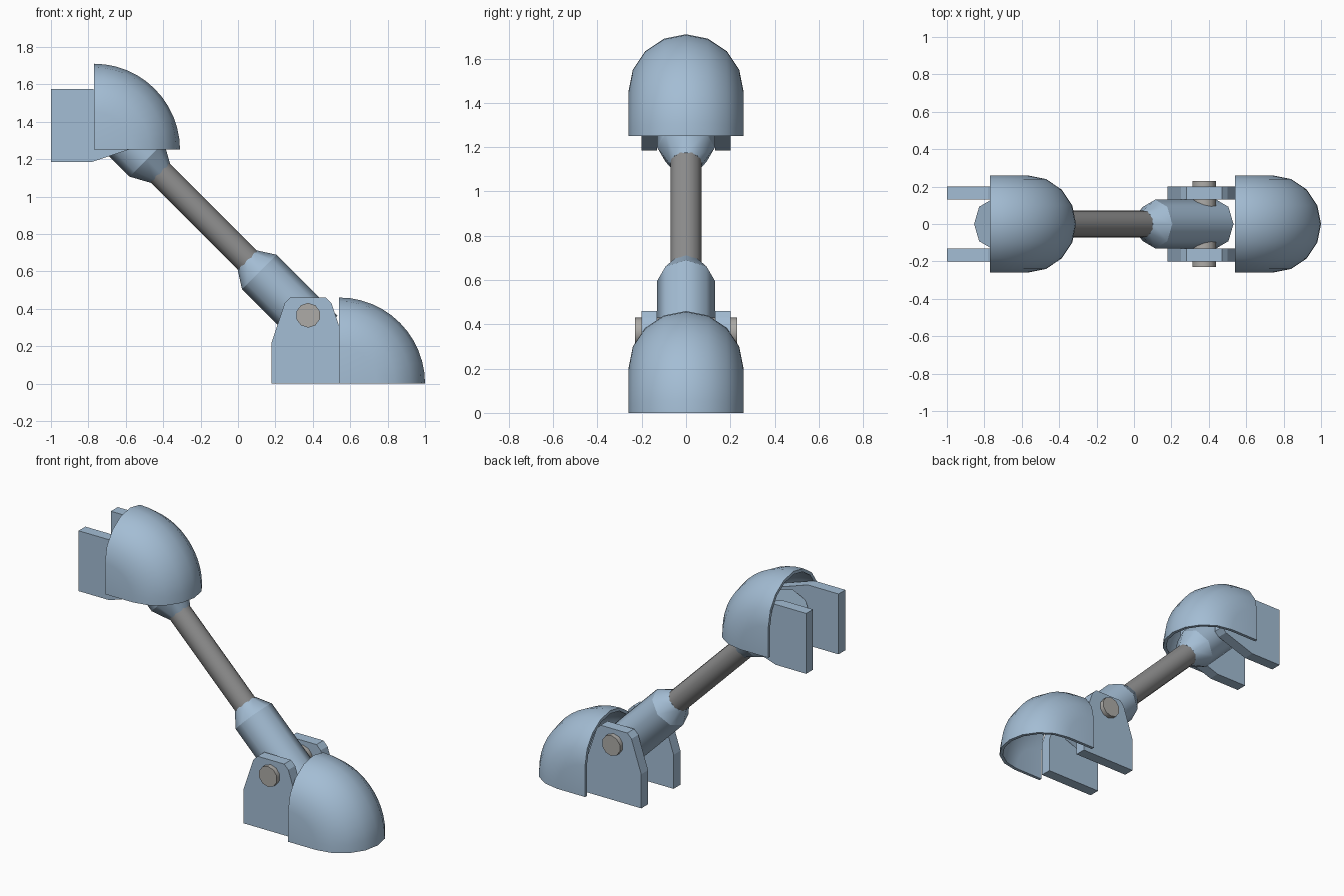
import bpy, bmesh, math
from mathutils import Vector

if "Cube" in bpy.data.objects:
    bpy.data.objects.remove(bpy.data.objects["Cube"])


def material(name, rgb):
    m = bpy.data.materials.new(name)
    m.diffuse_color = (*rgb, 1)
    m.use_nodes = True
    m.node_tree.nodes["Principled BSDF"].inputs["Base Color"].default_value = m.diffuse_color
    return m


BLUE = material("blue_paint", (0.37, 0.51, 0.66))
STEEL = material("dark_steel", (0.27, 0.27, 0.27))
PIN = material("light_steel", (0.42, 0.41, 0.39))


def finish(name, bm, mat):
    bmesh.ops.recalc_face_normals(bm, faces=bm.faces[:])
    me = bpy.data.meshes.new(name)
    bm.to_mesh(me)
    bm.free()
    me.materials.append(mat)
    ob = bpy.data.objects.new(name, me)
    bpy.context.collection.objects.link(ob)
    return ob


def turned(name, stations, sides, mat, turn=0.0):
    """Round part lofted through (centre, radius) stations on a straight axis."""
    bm = bmesh.new()
    axis = (Vector(stations[-1][0]) - Vector(stations[0][0])).normalized()
    u = Vector((0, 1, 0)) if abs(axis.y) < 0.5 else Vector((1, 0, 0))
    v = axis.cross(u)
    rings = []
    for centre, r in stations:
        angles = [turn + 2 * math.pi * i / sides for i in range(sides)]
        rings.append([bm.verts.new(Vector(centre) + r * (math.cos(a) * u + math.sin(a) * v))
                      for a in angles])
    for a, b in zip(rings, rings[1:]):
        for i in range(sides):
            j = (i + 1) % sides
            bm.faces.new((a[i], a[j], b[j], b[i])).smooth = True
    bm.faces.new(rings[0])
    bm.faces.new(rings[-1])
    # crisp rims at every station
    for ring in rings:
        for i in range(sides):
            bm.edges.get((ring[i], ring[(i + 1) % sides])).smooth = False
    return finish(name, bm, mat)


def dome_cover(name, x, z):
    """Hollow quarter-turn cover, open below and towards -x."""
    def section(half, straight):
        pts = [(half, 0.0)]
        for i in range(9):
            a = math.pi * i / 8
            pts.append((half * math.cos(a), straight + half * math.sin(a)))
        return pts + [(-half, 0.0)]

    loop = section(0.26, 0.2) + section(0.24, 0.2)[::-1]
    n, steps = len(loop), 12
    bm = bmesh.new()
    rings = []
    for k in range(steps + 1):
        a = math.pi / 2 * k / steps
        rings.append([bm.verts.new((x + r * math.cos(a), y, z + r * math.sin(a)))
                      for y, r in loop])
    for a, b in zip(rings, rings[1:]):
        for i in range(n):
            j = (i + 1) % n
            if loop[i][1] > 0 or loop[j][1] > 0:
                bm.faces.new((a[i], a[j], b[j], b[i]))
    # rim faces joining outer and inner skins
    for ring in (rings[0], rings[-1]):
        for i in range(n // 2 - 1):
            bm.faces.new((ring[i], ring[i + 1], ring[n - 2 - i], ring[n - 1 - i]))
    bmesh.ops.remove_doubles(bm, verts=bm.verts[:], dist=1e-5)
    ob = finish(name, bm, BLUE)
    bpy.ops.object.select_all(action='DESELECT')
    ob.select_set(True)
    bpy.context.view_layer.objects.active = ob
    bpy.ops.object.shade_smooth_by_angle(angle=math.radians(35))


def lug_plate(name, y0, y1, place):
    """Tapered lug; place maps (across, height) to (x, z)."""
    half = [(0.195, 0), (0.195, 0.22), (0.125, 0.43), (0.095, 0.46)]
    outline = half + [(-a, h) for a, h in reversed(half)]
    bm = bmesh.new()
    verts = []
    for a, h in outline:
        px, pz = place(a, h)
        verts.append(bm.verts.new((px, y0, pz)))
    face = bm.faces.new(verts)
    ext = bmesh.ops.extrude_face_region(bm, geom=[face])
    moved = [g for g in ext["geom"] if isinstance(g, bmesh.types.BMVert)]
    bmesh.ops.translate(bm, verts=moved, vec=(0, y1 - y0, 0))
    finish(name, bm, BLUE)


# Brackets: lower stands on the floor, upper is mounted on a wall at x = -1
brackets = {"lower": lambda a, h: (0.375 + a, h),
            "upper": lambda a, h: (-1 + h, 1.38 + a)}
for label, place in brackets.items():
    lug_plate(label + "_front_lug", -0.20, -0.13, place)
    lug_plate(label + "_back_lug", 0.13, 0.20, place)
    px, pz = place(0, 0.365)
    turned(label + "_pin", [((px, -0.23, pz), 0.066), ((px, 0.23, pz), 0.066)],
           10, PIN, math.pi / 10)

# Protective covers
dome_cover("lower_cover", 0.54, 0.0)
dome_cover("upper_cover", -0.77, 1.25)


# Diagonal strut: all centres lie on the line x + z = 0.71
def on_axis(x):
    return (x, 0, 0.71 - x)


turned("lower_barrel", [(on_axis(0.44), 0.13), (on_axis(0.113), 0.13),
                        (on_axis(0.05), 0.073)], 8, BLUE)
turned("upper_barrel", [(on_axis(-0.763), 0.13), (on_axis(-0.488), 0.13),
                        (on_axis(-0.415), 0.073)], 8, BLUE)
turned("strut_rod", [(on_axis(0.08), 0.071), (on_axis(-0.44), 0.071)], 16, STEEL)
